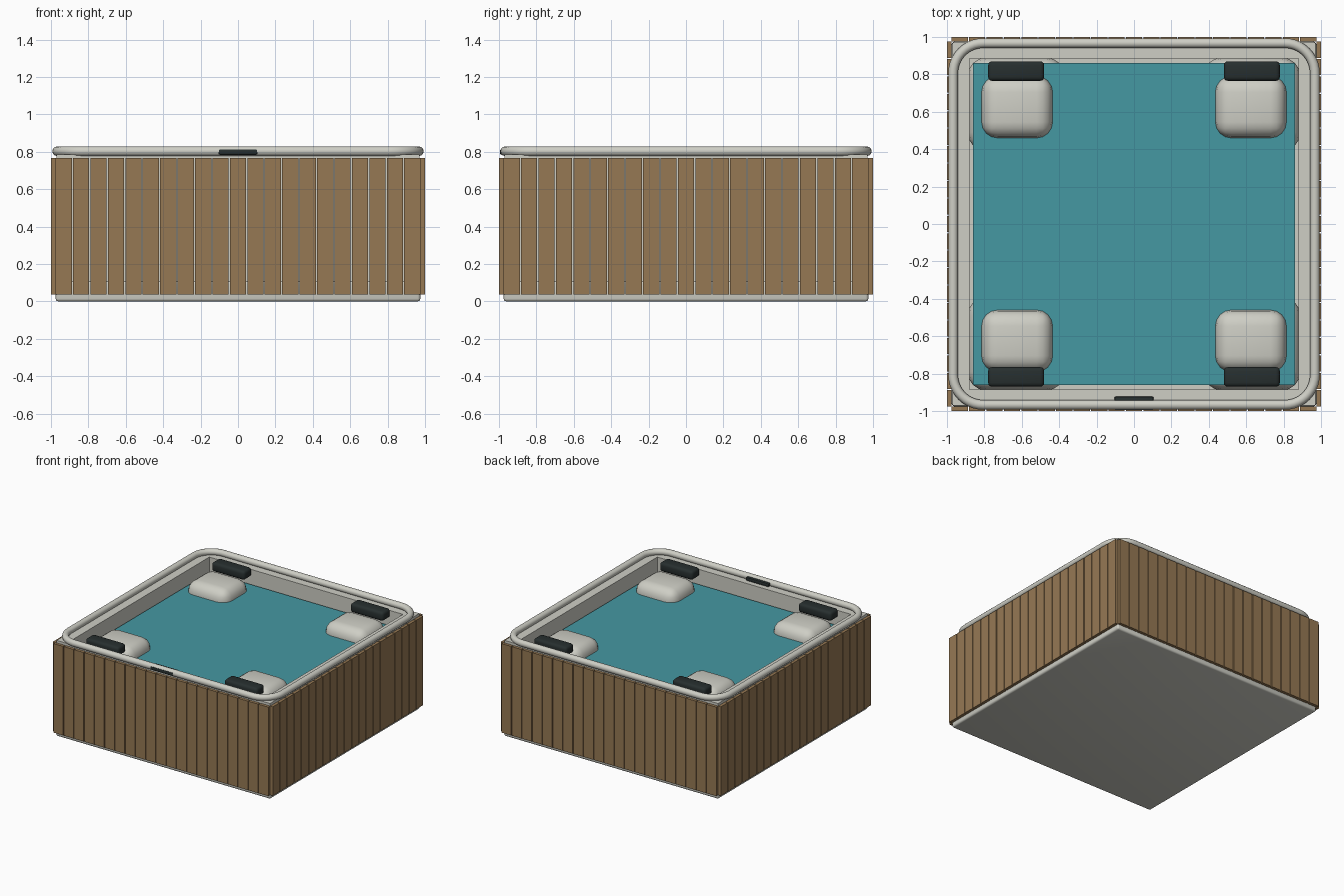
import bpy
import math

cube = bpy.data.objects.get("Cube")
if cube:
    bpy.data.objects.remove(cube, do_unlink=True)


def material(name, rgb):
    mat = bpy.data.materials.new(name)
    mat.use_nodes = True
    mat.diffuse_color = (*rgb, 1)
    bsdf = next(n for n in mat.node_tree.nodes if n.type == "BSDF_PRINCIPLED")
    bsdf.inputs["Base Color"].default_value = (*rgb, 1)
    return mat


WOOD = material("warm_wood", (0.305, 0.19, 0.088))
SHELL = material("pale_grey_shell", (0.62, 0.62, 0.56))
WATER = material("teal_water", (0.06, 0.315, 0.365))
BLACK = material("dark_rubber", (0.02, 0.028, 0.028))


def box(name, low, high, mat, bevel=0.0, segments=3):
    """Box between two corners, with optionally rounded edges."""
    center = [(a + b) / 2 for a, b in zip(low, high)]
    bpy.ops.mesh.primitive_cube_add(size=1, location=center)
    ob = bpy.context.object
    ob.name = name
    ob.scale = [b - a for a, b in zip(low, high)]
    bpy.ops.object.transform_apply(location=False, rotation=False, scale=True)
    ob.data.materials.append(mat)
    if bevel:
        mod = ob.modifiers.new("Rounded edges", "BEVEL")
        mod.width = bevel
        mod.segments = segments
        bpy.ops.object.modifier_apply(modifier=mod.name)
        bpy.ops.object.shade_smooth_by_angle(angle=math.radians(35))
    return ob


# Base tray and inner floor
box("base_tray", (-0.975, -0.975, 0), (0.975, 0.975, 0.11), SHELL, 0.015)
box("tub_floor", (-0.9, -0.9, 0.1), (0.9, 0.9, 0.25), SHELL)

# Shell walls with a flat top ledge
W, INNER, TOP = 0.97, 0.88, 0.785
for side, s in (("left", 1), ("right", -1)):
    xs = sorted((s * INNER, s * W))
    box(f"{side}_wall", (xs[0], -W, 0.1), (xs[1], W, TOP), SHELL)
for side, s in (("front", -1), ("back", 1)):
    ys = sorted((s * (INNER + 0.005), s * W))
    box(f"{side}_wall", (-INNER, ys[0], 0.1), (INNER, ys[1], TOP), SHELL)

# Vertical cladding slats on the four sides
PITCH, HALF = 0.0932, 0.0435
for i in range(-10, 11):
    a, b = i * PITCH - HALF, i * PITCH + HALF
    for side, s in (("front", -1), ("back", 1)):
        ys = sorted((s * 0.976, s))
        box(f"{side}_slat", (a, ys[0], 0.037), (b, ys[1], 0.768), WOOD)
    for side, s in (("left", 1), ("right", -1)):
        xs = sorted((s * 0.976, s))
        box(f"{side}_slat", (xs[0], a, 0.037), (xs[1], b, 0.768), WOOD)

# Tubular rim following a rounded square
EDGE, RADIUS, STEPS = 0.967, 0.16, 10
path = []
for corner in range(4):
    mid = math.radians(45 + 90 * corner)
    cx = math.copysign(EDGE - RADIUS, math.cos(mid))
    cy = math.copysign(EDGE - RADIUS, math.sin(mid))
    for k in range(STEPS + 1):
        t = math.radians(90 * corner + 90 * k / STEPS)
        path.append((cx + RADIUS * math.cos(t), cy + RADIUS * math.sin(t), 0.803))
curve = bpy.data.curves.new("rim_tube", "CURVE")
curve.dimensions = "3D"
curve.bevel_depth = 0.026
curve.bevel_resolution = 4
spline = curve.splines.new("POLY")
spline.points.add(len(path) - 1)
for point, co in zip(spline.points, path):
    point.co = (*co, 1)
spline.use_cyclic_u = True
curve.materials.append(SHELL)
rim = bpy.data.objects.new("rim_tube", curve)
bpy.context.collection.objects.link(rim)
bpy.ops.object.select_all(action="DESELECT")
rim.select_set(True)
bpy.context.view_layer.objects.active = rim
bpy.ops.object.convert(target="MESH")
bpy.ops.object.shade_smooth_by_angle(angle=math.radians(50))

# Water surface
box("water", (-0.86, -0.86, 0.65), (0.86, 0.86, 0.675), WATER)


def corner_part(name, sx, sy, x, y, z, mat, bevel, segments):
    """Rounded box mirrored into the corner given by the two signs."""
    xs = sorted((sx * x[0], sx * x[1]))
    ys = sorted((sy * y[0], sy * y[1]))
    where = ("front_" if sy < 0 else "back_") + ("left_" if sx > 0 else "right_")
    box(where + name, (xs[0], ys[0], z[0]), (xs[1], ys[1], z[1]), mat, bevel, segments)


# Corner benches, seats and headrests
for sx in (-1, 1):
    for sy in (-1, 1):
        corner_part("bench", sx, sy, (0.37, 0.89), (0.39, 0.89), (0.2, 0.645), SHELL, 0.1, 4)
        corner_part("seat", sx, sy, (0.435, 0.815), (0.46, 0.79), (0.57, 0.767), SHELL, 0.085, 4)
        corner_part("headrest", sx, sy, (0.48, 0.78), (0.765, 0.87), (0.74, 0.815), BLACK, 0.022, 3)

# Dark grip plate through the front of the rim
box("front_plate", (-0.105, -0.995, 0.784), (0.105, -0.922, 0.814), BLACK, 0.009, 2)
